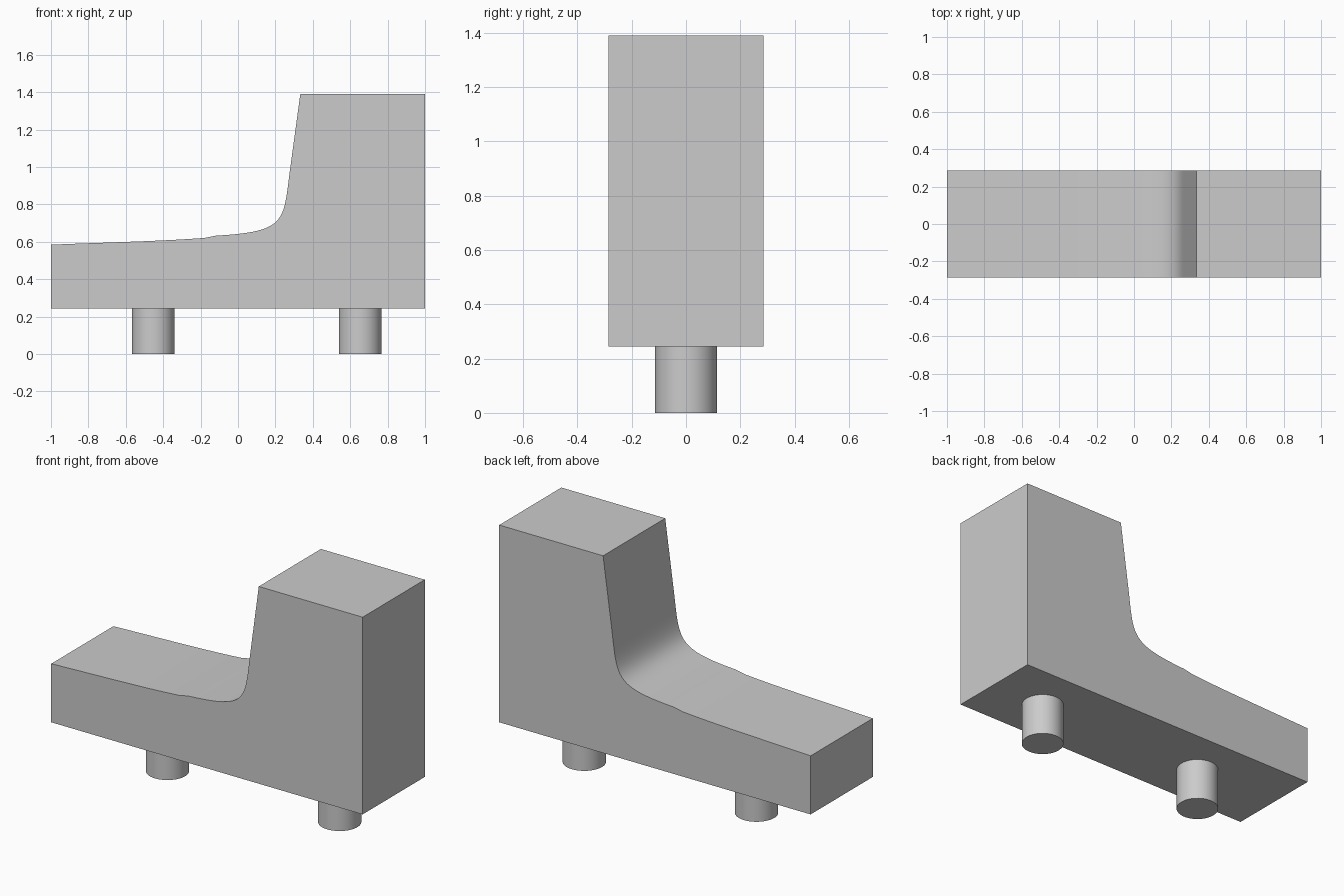
import bpy
import bmesh
import math
from mathutils import Vector
from mathutils.geometry import interpolate_bezier

cube = bpy.data.objects.get("Cube")
if cube:
    bpy.data.objects.remove(cube, do_unlink=True)

HALF_WIDTH, BASE, TOP = 0.285, 0.245, 1.39

grey = bpy.data.materials.new("light grey")
grey.use_nodes = True
colour = (0.6, 0.6, 0.6, 1)
grey.diffuse_color = colour
grey.node_tree.nodes["Principled BSDF"].inputs["Base Color"].default_value = colour


def finish(obj, name):
    obj.name = name
    obj.data.materials.append(grey)
    bpy.ops.object.select_all(action="DESELECT")
    obj.select_set(True)
    bpy.context.view_layer.objects.active = obj
    bpy.ops.object.shade_smooth_by_angle(angle=math.radians(30))


def curve(start, handle_a, handle_b, end, count):
    points = [Vector((x, 0, z)) for x, z in (start, handle_a, handle_b, end)]
    return [(p.x, p.z) for p in interpolate_bezier(*points, count)]


# Body: side profile with a gently rising deck sweeping into the tall block
deck = curve((-1, 0.585), (-0.7, 0.597), (-0.4, 0.604), (-0.18, 0.621), 10)
sweep = curve((-0.12, 0.633), (0.27, 0.655), (0.24, 0.71), (0.28, 1.0), 28)
profile = [(-1, BASE)] + deck + sweep + [(0.333, TOP), (1, TOP), (1, BASE)]

bm = bmesh.new()
side = bm.faces.new([bm.verts.new((x, -HALF_WIDTH, z)) for x, z in profile])
extruded = bmesh.ops.extrude_face_region(bm, geom=[side], use_keep_orig=True)
moved = [v for v in extruded["geom"] if isinstance(v, bmesh.types.BMVert)]
bmesh.ops.translate(bm, verts=moved, vec=(0, 2 * HALF_WIDTH, 0))
bmesh.ops.recalc_face_normals(bm, faces=bm.faces)
mesh = bpy.data.meshes.new("body")
bm.to_mesh(mesh)
bm.free()
body = bpy.data.objects.new("body", mesh)
bpy.context.collection.objects.link(body)
finish(body, "body")

# Round pegs under the body
for name, x in (("right_peg", -0.453), ("left_peg", 0.653)):
    bpy.ops.mesh.primitive_cylinder_add(
        vertices=48, radius=0.114, depth=BASE, location=(x, 0, BASE / 2))
    finish(bpy.context.object, name)
